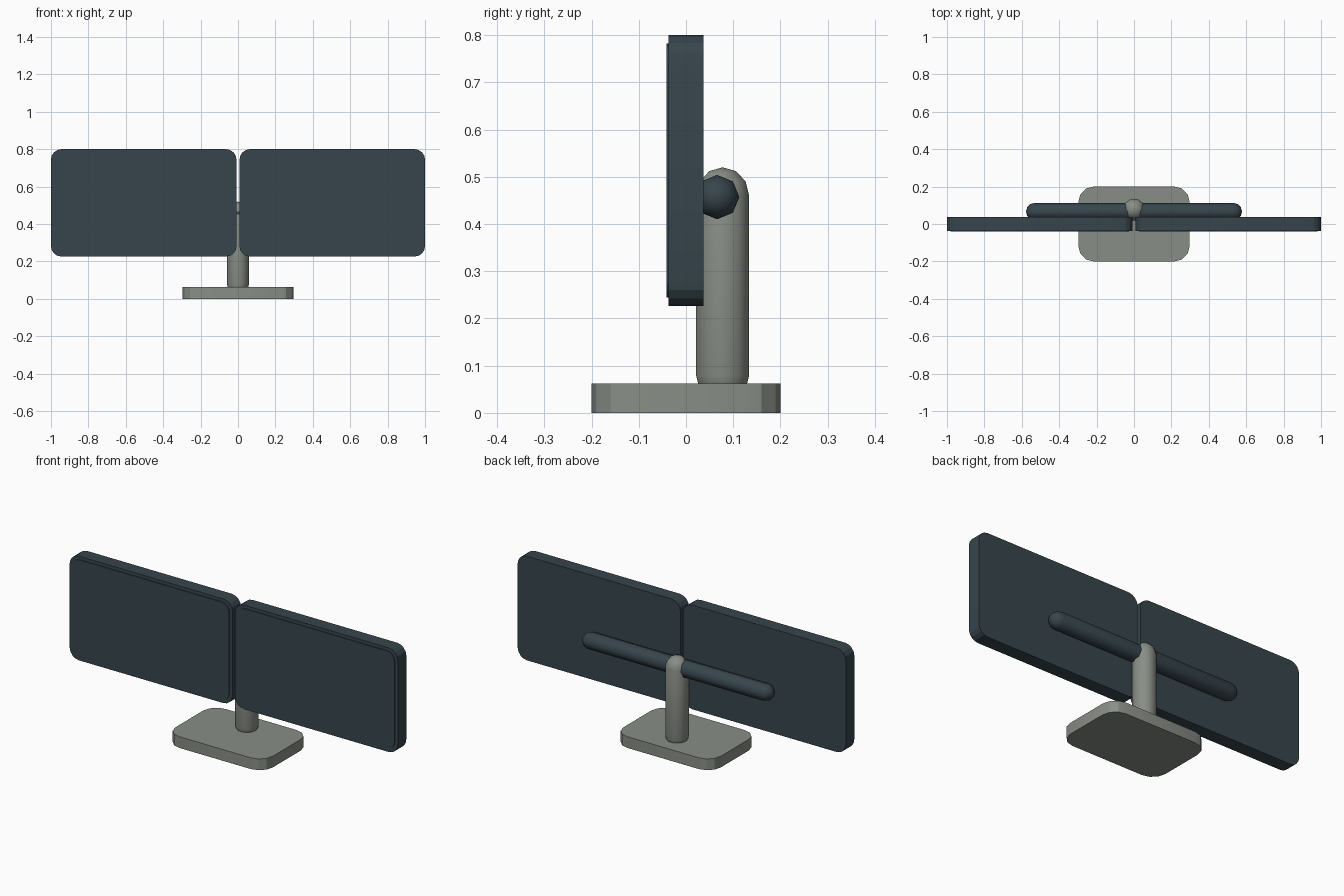
import bpy
import bmesh
from math import sin, cos, pi, radians
from mathutils import Matrix, Vector

cube = bpy.data.objects.get("Cube")
if cube:
    bpy.data.objects.remove(cube, do_unlink=True)


def make_material(name, rgb):
    mat = bpy.data.materials.new(name)
    mat.use_nodes = True
    mat.diffuse_color = (*rgb, 1)
    mat.node_tree.nodes["Principled BSDF"].inputs["Base Color"].default_value = (*rgb, 1)
    return mat


slate = make_material("dark slate", (0.038, 0.060, 0.073))
stone = make_material("warm grey", (0.250, 0.270, 0.240))


def add_object(name, bm, mat, angle):
    bmesh.ops.recalc_face_normals(bm, faces=bm.faces)
    mesh = bpy.data.meshes.new(name)
    bm.to_mesh(mesh)
    bm.free()
    mesh.materials.append(mat)
    obj = bpy.data.objects.new(name, mesh)
    bpy.context.collection.objects.link(obj)
    bpy.ops.object.select_all(action="DESELECT")
    obj.select_set(True)
    bpy.context.view_layer.objects.active = obj
    bpy.ops.object.shade_smooth_by_angle(angle=radians(angle))
    return obj


def rounded_slab(name, mat, width, height, depth, radius, segments, matrix):
    """Rounded rectangle extruded along local z, starting at z = 0."""
    bm = bmesh.new()
    outline = []
    corners = [(1, 1), (-1, 1), (-1, -1), (1, -1)]
    for quarter, (sx, sy) in enumerate(corners):
        for i in range(segments + 1):
            a = (quarter + i / segments) * pi / 2
            outline.append(bm.verts.new((sx * (width / 2 - radius) + radius * cos(a),
                                         sy * (height / 2 - radius) + radius * sin(a), 0)))
    face = bm.faces.new(outline)
    extruded = bmesh.ops.extrude_face_region(bm, geom=[face])["geom"]
    verts = [v for v in extruded if isinstance(v, bmesh.types.BMVert)]
    bmesh.ops.translate(bm, verts=verts, vec=(0, 0, depth))
    bm.transform(matrix)
    return add_object(name, bm, mat, 20)


def capsule(name, mat, radius, length, sides, steps, matrix):
    """Round-ended rod centred on local z."""
    bm = bmesh.new()
    half = length / 2 - radius
    profile = []
    for end in (-1, 1):
        for i in range(steps + 1):
            lat = (i / steps - (end < 0)) * pi / 2
            profile.append(bm.verts.new((radius * cos(lat), 0, end * half + radius * sin(lat))))
    edges = [bm.edges.new(pair) for pair in zip(profile, profile[1:])]
    bmesh.ops.spin(bm, geom=profile + edges, cent=(0, 0, 0), axis=(0, 0, 1),
                   angle=2 * pi, steps=sides, use_duplicate=False)
    bmesh.ops.remove_doubles(bm, verts=bm.verts, dist=0.0005)
    bm.transform(matrix)
    return add_object(name, bm, mat, 50)


# Stand: foot and upright
rounded_slab("base", stone, 0.594, 0.4, 0.062, 0.08, 3, Matrix.Identity(4))
capsule("upright_post", stone, 0.059, 0.5, 10, 3, Matrix.Translation((0, 0.0775, 0.27)))

# Horizontal arm behind the screens
capsule("cross_arm", slate, 0.047, 1.155, 8, 3,
        Matrix.Translation((0, 0.066, 0.457)) @ Matrix.Rotation(pi / 2, 4, "Y"))

# Two screens, each a housing with a thin raised display panel
upright = Matrix.Rotation(pi / 2, 4, "X")
for side, sx in (("left", 1), ("right", -1)):
    place = Vector((sx * 0.504, 0.037, 0.513))
    rounded_slab(side + "_screen_housing", slate, 0.992, 0.574, 0.074, 0.056, 4,
                 Matrix.Translation(place) @ upright)
    place.y = -0.036
    rounded_slab(side + "_display_panel", slate, 0.955, 0.538, 0.005, 0.045, 4,
                 Matrix.Translation(place) @ upright)
